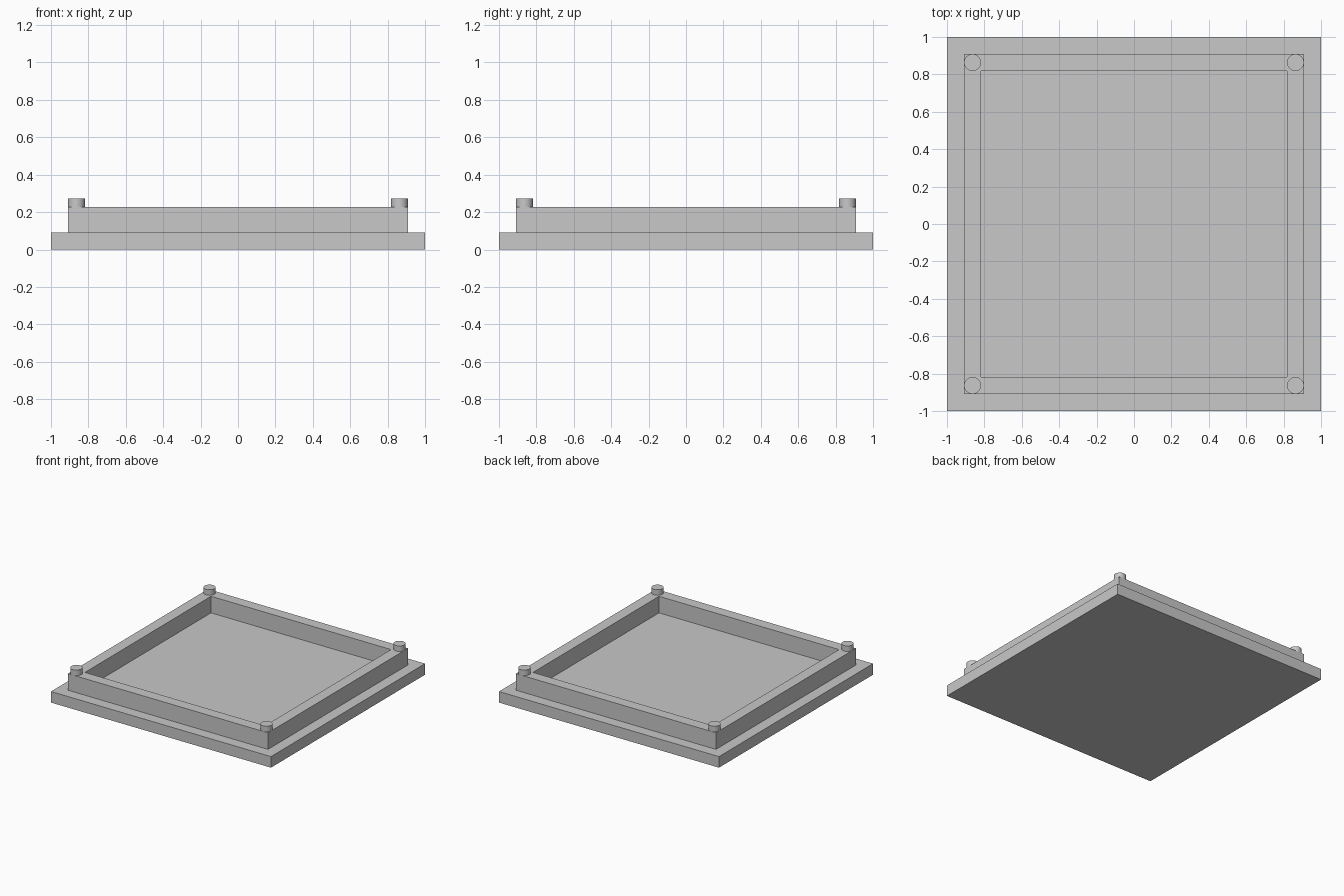
import bpy
import bmesh
from mathutils import Matrix

default = bpy.data.objects.get("Cube")
if default:
    bpy.data.objects.remove(default, do_unlink=True)

U = 1 / 11              # wall thickness, plate height and peg diameter
WALL_TOP = 2.5 * U
OUTER = 1 - U           # half width of the wall

grey = bpy.data.materials.new("grey")
grey.use_nodes = True
colour = (0.58, 0.58, 0.58, 1)
grey.diffuse_color = colour
grey.node_tree.nodes["Principled BSDF"].inputs["Base Color"].default_value = colour


def block(half, bottom, top):
    """Square block of the given half width between two heights."""
    bm = bmesh.new()
    place = Matrix.Translation((0, 0, (bottom + top) / 2))
    size = Matrix.Diagonal((2 * half, 2 * half, top - bottom, 1))
    bmesh.ops.create_cube(bm, size=1, matrix=place @ size)
    return bm


def finish(name, bm):
    mesh = bpy.data.meshes.new(name)
    bm.to_mesh(mesh)
    bm.free()
    mesh.materials.append(grey)
    obj = bpy.data.objects.new(name, mesh)
    bpy.context.collection.objects.link(obj)
    return obj


# Square base plate
finish("base_plate", block(1, 0, U))

# Raised square wall: a block with its top inset and sunk, open where it meets the plate
bm = block(OUTER, U, WALL_TOP)
bm.normal_update()
top = max(bm.faces, key=lambda f: f.calc_center_median().z)
bmesh.ops.inset_individual(bm, faces=[top], thickness=U, use_even_offset=True)
sunk = bmesh.ops.extrude_discrete_faces(bm, faces=[top])["faces"]
bmesh.ops.translate(bm, verts=sunk[0].verts[:], vec=(0, 0, U - WALL_TOP))
hidden = [f for f in bm.faces if all(v.co.z < U * 1.1 for v in f.verts)]
bmesh.ops.delete(bm, geom=hidden, context="FACES")
finish("rim_wall", bm)

# Round locating pegs on the four corners
for side, sx in (("left", 1), ("right", -1)):
    for end, sy in (("front", -1), ("back", 1)):
        bm = bmesh.new()
        centre = (sx * (OUTER - U / 2), sy * (OUTER - U / 2), WALL_TOP + U / 4)
        bmesh.ops.create_cone(bm, cap_ends=True, segments=32, radius1=U / 2, radius2=U / 2,
                              depth=U / 2, matrix=Matrix.Translation(centre))
        peg = finish(f"{end}_{side}_peg", bm)
        bpy.ops.object.select_all(action="DESELECT")
        peg.select_set(True)
        bpy.context.view_layer.objects.active = peg
        bpy.ops.object.shade_smooth_by_angle()
